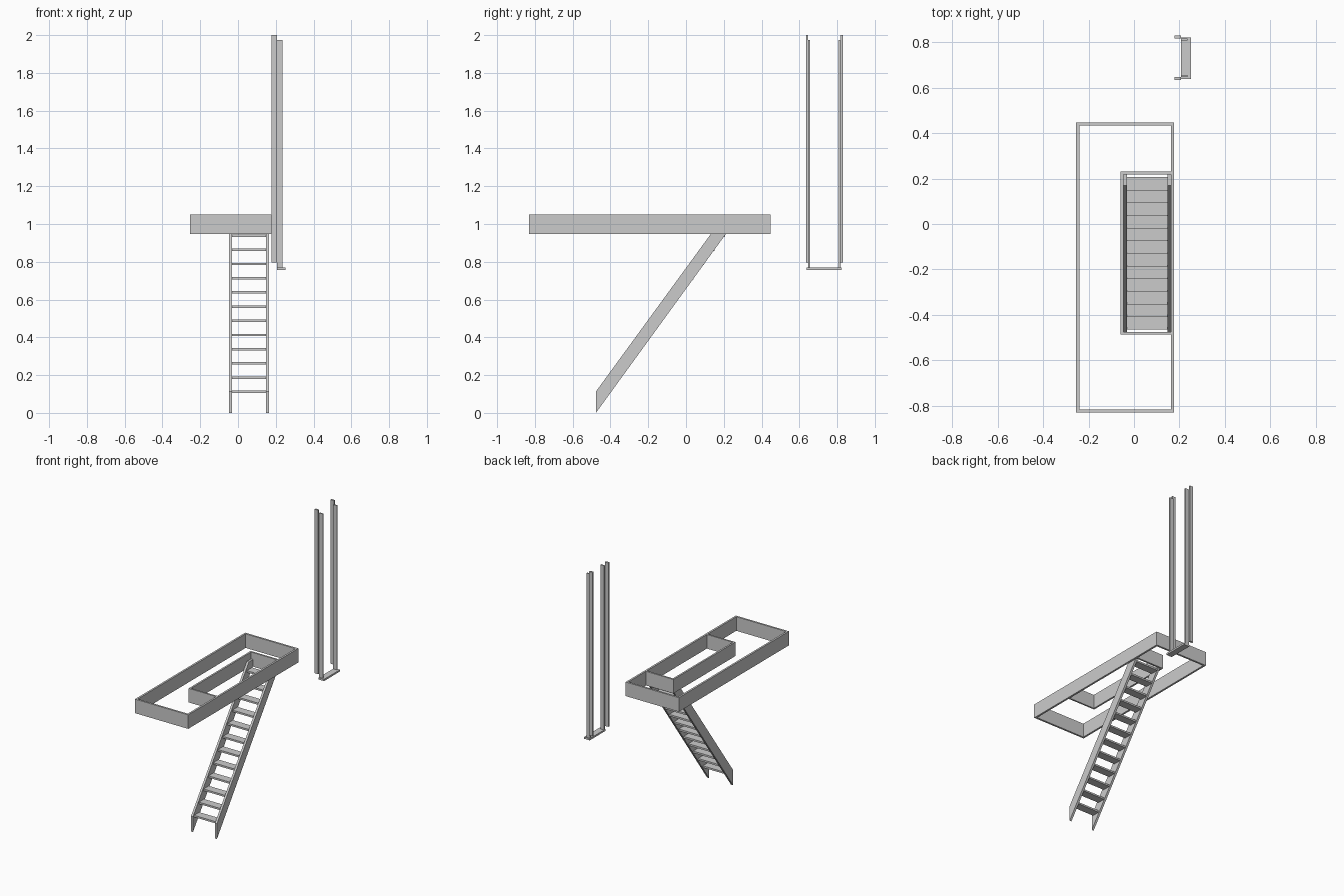
import bpy

if "Cube" in bpy.data.objects:
    bpy.data.objects.remove(bpy.data.objects["Cube"])


def mesh_object(name, verts, faces):
    me = bpy.data.meshes.new(name)
    me.from_pydata(verts, [], faces)
    ob = bpy.data.objects.new(name, me)
    bpy.context.collection.objects.link(ob)
    return ob


def prism(name, profile, x0, x1):
    """Extrude a clockwise (y, z) profile from x0 to x1."""
    n = len(profile)
    verts = [(x, y, z) for x in (x0, x1) for y, z in profile]
    faces = [tuple(range(n)), tuple(range(2 * n - 1, n - 1, -1))]
    faces += [((i + 1) % n, i, n + i, n + (i + 1) % n) for i in range(n)]
    return mesh_object(name, verts, faces)


def box(name, x0, x1, y0, y1, z0, z1):
    return prism(name, [(y0, z0), (y0, z1), (y1, z1), (y1, z0)], x0, x1)


def frame(name, x0, x1, y0, y1, z0, z1, t):
    """Rectangular ring with wall thickness t."""
    def loop(d, z):
        return [(x0 + d, y0 + d, z), (x1 - d, y0 + d, z),
                (x1 - d, y1 - d, z), (x0 + d, y1 - d, z)]
    verts = loop(0, z0) + loop(0, z1) + loop(t, z1) + loop(t, z0)
    faces = [(4 * r + i, 4 * r + (i + 1) % 4,
              4 * ((r + 1) % 4) + (i + 1) % 4, 4 * ((r + 1) % 4) + i)
             for r in range(4) for i in range(4)]
    return mesh_object(name, verts, faces)


# Floor rim and the three-sided stairwell opening against its right wall
Z0, Z1, T = 0.947, 1.05, 0.014
frame("floor_rim", -0.255, 0.177, -0.83, 0.447, Z0, Z1, T)
box("stairwell_side", -0.06, -0.047, -0.487, 0.232, Z0, Z1)
box("stairwell_front", -0.047, 0.163, -0.487, -0.475, Z0, Z1)
box("stairwell_back", -0.047, 0.163, 0.219, 0.232, Z0, Z1)

# Sloping stair stringers
stringer = [(-0.477, 0), (-0.477, 0.113), (0.17, 1.0), (0.219, 1.0), (0.219, 0.958)]
for side, x in (("left", -0.047), ("right", 0.147)):
    prism("stringer_" + side, stringer, x, x + 0.016)

# Stair treads
for i in range(12):
    y, z = -0.465 + 0.0557 * i, 0.105 + 0.0752 * i
    box(f"tread_{i + 1}", -0.031, 0.147, y, y + 0.06, z, z + 0.013)

# Tall door frame: outer trim posts, inner jambs, and sill
for side, y, j in (("near", 0.634, 0.647), ("far", 0.817, 0.808)):
    box("trim_post_" + side, 0.178, 0.206, y, y + 0.013, 0.797, 2.0)
    box("jamb_" + side, 0.206, 0.236, j, j + 0.009, 0.77, 1.975)
box("door_sill", 0.206, 0.252, 0.638, 0.822, 0.757, 0.77)
